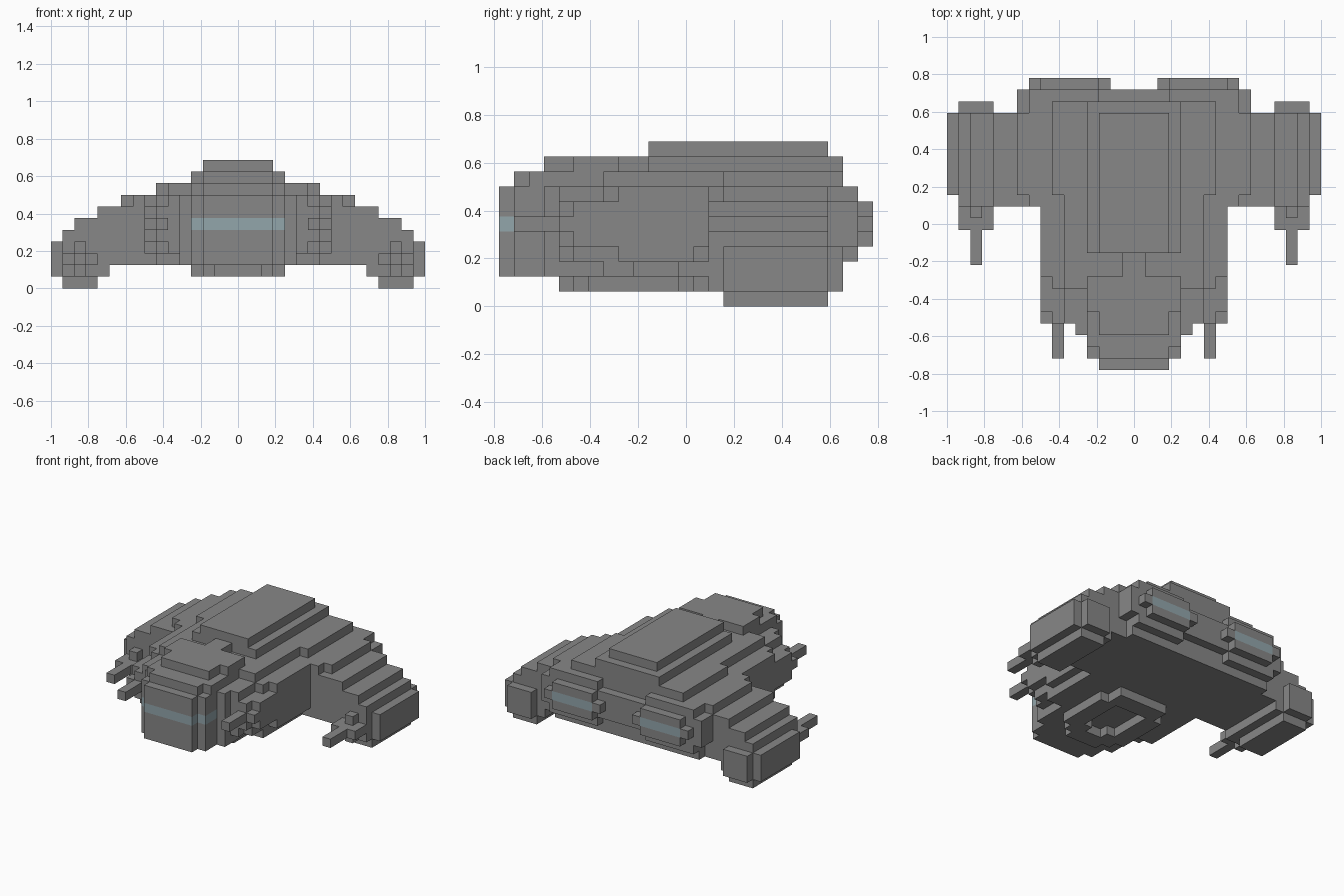
import bpy
import bmesh
import math
from mathutils import Vector

if "Cube" in bpy.data.objects:
    bpy.data.objects.remove(bpy.data.objects["Cube"], do_unlink=True)

CELL = 1 / 16          # edge of one building block
LENGTH = 25            # blocks from nose to tail


def make_material(name, colour):
    mat = bpy.data.materials.new(name)
    mat.use_nodes = True
    mat.diffuse_color = (*colour, 1)
    mat.node_tree.nodes["Principled BSDF"].inputs["Base Color"].default_value = (*colour, 1)
    return mat


grey = make_material("hull grey", (0.245, 0.245, 0.245))
glow = make_material("pale blue glow", (0.29, 0.38, 0.41))

occupied = set()
parts = []


def add_part(name, boxes, mat=grey, paired=False):
    """Claim free blocks; boxes are (x0, x1, y0, y1, z0, z1) on the left half."""
    half = set()
    for x0, x1, y0, y1, z0, z1 in boxes:
        half |= {(x, y, z) for x in range(x0, x1)
                 for y in range(y0, y1) for z in range(z0, z1)}
    mirrored = {(-1 - x, y, z) for x, y, z in half}
    groups = [("left_" + name, half), ("right_" + name, mirrored)] if paired \
        else [(name, half | mirrored)]
    for label, cells in groups:
        cells = cells - occupied
        occupied.update(cells)
        parts.append((label, cells, mat))


def build_part(name, cells, mat):
    """Make a mesh of the outer block faces and merge the flat areas."""
    bm = bmesh.new()
    verts = {}

    def corner(p):
        p = tuple(p)
        if p not in verts:
            x, y, z = p
            verts[p] = bm.verts.new((x * CELL, (y - LENGTH / 2) * CELL, z * CELL))
        return verts[p]

    for cell in sorted(cells):
        for axis in range(3):
            u, v = Vector((0, 0, 0)), Vector((0, 0, 0))
            u[(axis + 1) % 3] = 1
            v[(axis + 2) % 3] = 1
            for side in (0, 1):
                near = list(cell)
                near[axis] += 2 * side - 1
                if tuple(near) in occupied:
                    continue
                base = Vector(cell)
                base[axis] += side
                quad = [base, base + u, base + u + v, base + v]
                if not side:
                    quad.reverse()
                bm.faces.new([corner(int(c) for c in q) for q in quad])
    bmesh.ops.dissolve_limit(bm, angle_limit=math.radians(1),
                             verts=bm.verts[:], edges=bm.edges[:])
    mesh = bpy.data.meshes.new(name)
    bm.to_mesh(mesh)
    bm.free()
    mesh.materials.append(mat)
    bpy.context.collection.objects.link(bpy.data.objects.new(name, mesh))


# Glowing visor and exhausts
add_part("visor", [(0, 3, 0, 1, 5, 6), (0, 4, 1, 3, 5, 6)], glow)
add_part("exhaust_glow", [(3, 8, 24, 25, 5, 6)], glow, paired=True)

# Nose and canopy
add_part("nose", [
    (0, 3, 0, 1, 2, 8), (0, 4, 1, 8, 2, 8),
    (0, 3, 1, 2, 8, 9), (0, 4, 2, 8, 8, 9),
    (0, 5, 3, 8, 2, 8)])
add_part("canopy", [(0, 3, 3, 5, 9, 10), (0, 4, 5, 8, 9, 10), (0, 1, 8, 10, 9, 10)])

# Central hull, stepped at the front
add_part("hull", [
    (0, 6, 4, 7, 3, 8), (0, 7, 5, 8, 3, 7), (0, 7, 7, 23, 2, 8),
    (0, 8, 5, 8, 4, 7), (0, 8, 8, 23, 3, 8),
    (0, 6, 7, 15, 8, 9), (0, 7, 15, 23, 8, 9)])
add_part("roof_deck", [(0, 4, 10, 23, 9, 10)])
add_part("roof_plate", [(0, 3, 10, 22, 10, 11)])

# Frame under the belly
add_part("belly_frame", [
    (0, 2, 4, 6, 1, 2), (2, 4, 6, 12, 1, 2), (0, 3, 12, 14, 1, 2),
    (1, 3, 5, 7, 1, 2)])

# Wings, narrowing layer by layer
add_part("wing", [
    (7, 16, 15, 22, 2, 4), (7, 15, 14, 22, 2, 5), (7, 14, 14, 22, 5, 6),
    (7, 12, 14, 22, 6, 7), (7, 10, 15, 22, 7, 8), (7, 9, 14, 23, 2, 8)],
    paired=True)

# Wing tip pods
add_part("pod", [
    (12, 15, 15, 22, 0, 1), (11, 16, 15, 22, 1, 4),
    (11, 15, 14, 22, 1, 2), (12, 15, 22, 23, 1, 4)], paired=True)
add_part("wing_gun", [
    (12, 15, 12, 14, 2, 3), (13, 14, 13, 14, 1, 4), (13, 14, 9, 12, 2, 3)],
    paired=True)

# Hull guns beside the nose
add_part("hull_gun", [
    (5, 8, 4, 5, 5, 6), (6, 7, 4, 5, 4, 7), (6, 7, 1, 4, 5, 6)], paired=True)

# Engines at the back
add_part("tail_block", [(0, 2, 23, 24, 4, 7)])
add_part("engine", [
    (2, 10, 22, 24, 4, 7), (3, 9, 22, 24, 3, 8),
    (2, 9, 24, 25, 5, 6), (3, 8, 24, 25, 4, 7)], paired=True)

for part in parts:
    build_part(*part)
